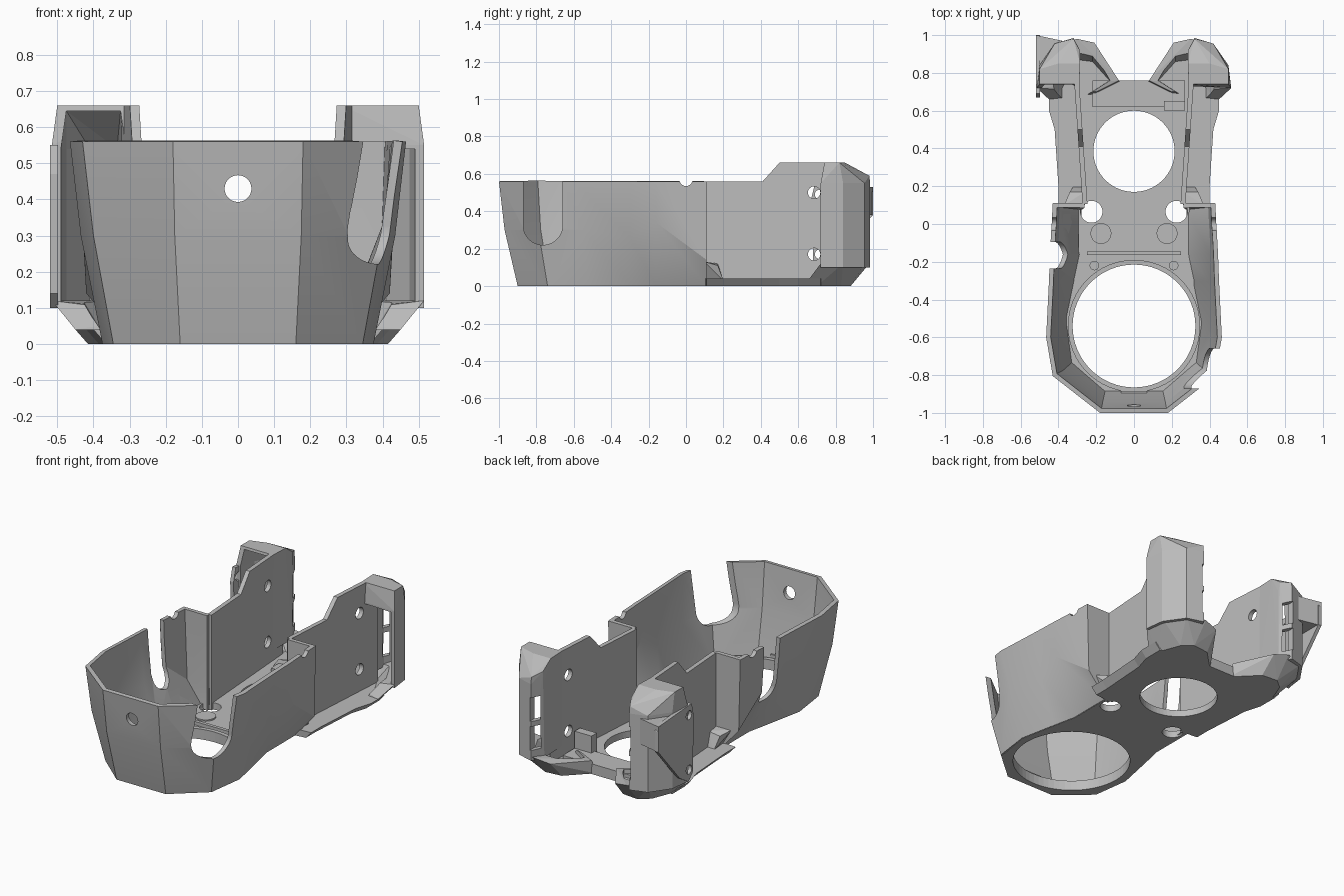
import bpy, bmesh, math
from mathutils import Matrix

if "Cube" in bpy.data.objects:
    bpy.data.objects.remove(bpy.data.objects["Cube"])

grey = bpy.data.materials.new("light grey plastic")
grey.use_nodes = True
COLOUR = (0.5, 0.5, 0.5, 1)
grey.diffuse_color = COLOUR
grey.node_tree.nodes["Principled BSDF"].inputs["Base Color"].default_value = COLOUR


def finish(name, bm, closed=True):
    if closed:
        bmesh.ops.recalc_face_normals(bm, faces=bm.faces)
    mesh = bpy.data.meshes.new(name)
    bm.to_mesh(mesh)
    bm.free()
    mesh.materials.append(grey)
    obj = bpy.data.objects.new(name, mesh)
    bpy.context.collection.objects.link(obj)
    return obj


def hull(name, points, side=1):
    bm = bmesh.new()
    for x, y, z in points:
        bm.verts.new((x * side, y, z))
    res = bmesh.ops.convex_hull(bm, input=bm.verts)
    junk = [v for v in res["geom_interior"] if isinstance(v, bmesh.types.BMVert)]
    bmesh.ops.delete(bm, geom=junk, context="VERTS")
    return finish(name, bm)


def box(name, x0, x1, y0, y1, z0, z1, side=1):
    return hull(name, [(x, y, z) for x in (x0, x1) for y in (y0, y1) for z in (z0, z1)], side)


def rod(name, centre, radius, length, axis="Z", sides=48):
    bm = bmesh.new()
    turn = {"X": Matrix.Rotation(math.pi / 2, 4, "Y"),
            "Y": Matrix.Rotation(math.pi / 2, 4, "X"), "Z": Matrix()}[axis]
    bmesh.ops.create_cone(bm, cap_ends=True, segments=sides, radius1=radius, radius2=radius,
                          depth=length, matrix=Matrix.Translation(centre) @ turn)
    return finish(name, bm)


def cut(obj, *cutters):
    for cutter in cutters:
        mod = obj.modifiers.new("cut", "BOOLEAN")
        mod.operation, mod.solver, mod.object = "DIFFERENCE", "EXACT", cutter
        bpy.context.view_layer.objects.active = obj
        bpy.ops.object.modifier_apply(modifier=mod.name)
        bpy.data.objects.remove(cutter)


def prism(name, outline, z0, z1, inset=0.0):
    # Symmetric slab from the +x half outline, lower edge drawn in by inset
    full = outline + [(-x, y) for x, y in reversed(outline)]
    bm = bmesh.new()
    low = [bm.verts.new((x - math.copysign(inset, x), y, z0)) for x, y in full]
    high = [bm.verts.new((x, y, z1)) for x, y in full]
    bm.faces.new(low)
    bm.faces.new(high)
    n = len(full)
    for i in range(n):
        j = (i + 1) % n
        bm.faces.new((low[i], low[j], high[j], high[i]))
    return finish(name, bm)


# Front shell: faceted open loft, thickened inwards
base = [(.262, .11, 0), (.30, .11, 0), (.30, -.16, 0), (.33, -.3, 0), (.375, -.52, 0),
        (.345, -.74, 0), (.16, -.9, 0)]
middle = [(.262, .11, .14), (.42, .11, .14), (.43, -.16, .34), (.42, -.3, .26), (.435, -.55, .3),
          (.40, -.79, .3), (.175, -.97, .3)]
top = [(.262, .11, .56), (.43, .11, .56), (.445, -.16, .56), (.45, -.3, .56), (.465, -.6, .56),
       (.43, -.805, .56), (.18, -1, .56)]
bm = bmesh.new()
rings = []
for half in (base, middle, top):
    full = half + [(-x, y, z) for x, y, z in reversed(half)]
    rings.append([bm.verts.new(p) for p in full])
for a, b in zip(rings, rings[1:]):
    for i in range(len(a) - 1):
        bm.faces.new((a[i], b[i], b[i + 1], a[i + 1]))
shell = finish("front_shell", bm, closed=False)
solid = shell.modifiers.new("thickness", "SOLIDIFY")
solid.thickness, solid.offset, solid.use_even_offset = 0.024, -1, True
bpy.context.view_layer.objects.active = shell
bpy.ops.object.modifier_apply(modifier="thickness")
cut(shell,
    rod("screw_hole", (0, -.95, .43), .037, .3, "Y"),
    rod("left_slot_end", (.45, -.765, .325), .105, .42, "X"),
    box("left_slot", .24, .66, -.87, -.66, .325, .8),
    rod("right_slot_end", (-.45, -.165, .27), .07, .3, "X"),
    box("right_slot", -.6, -.3, -.235, -.095, .27, .8),
    rod("rim_notch", (0, 0, .57), .035, 1.2, "X"))

# Floor with its openings
floor = prism("floor", [(.16, -.895), (.335, -.74), (.37, -.52), (.325, -.3), (.295, -.16),
                        (.295, .13), (.3, .7), (.1, .76)], 0, .04)
ledge = prism("side_ledge", [(.29, .1), (.40, .11), (.40, .2), (.42, .5), (.45, .6), (.45, .72),
                             (.29, .74)], 0, .04, .035)
for slab in (floor, ledge):
    cut(slab, rod("rear_opening", (0, .385, 0), .215, .3, sides=64))
cut(floor, rod("front_opening", (0, -.54, 0), .325, .3, sides=64))
for side in (1, -1):
    for slab in (floor, ledge):
        cut(slab, rod("cable_hole", (side * .225, .065, 0), .058, .3))

# Raised lip around the front opening
lip = rod("front_opening_lip", (0, -.54, .045), .35, .03, sides=64)
cut(lip, rod("lip_bore", (0, -.54, .04), .325, .3, sides=64))

# Floor ribs, rear cross bar and clips
box("middle_rib", -.25, .25, -.165, -.145, .03, .06)
box("rear_cross_bar", -.22, .27, .62, .76, .02, .06)
box("rear_clip", .16, .27, .6, .65, .04, .16)
box("front_tab", -.07, .07, -.905, -.885, .03, .08)

for side, label in ((1, "left"), (-1, "right")):
    for x, y, r in ((.175, -.05, .055), (.21, -.22, .025)):
        rod(label + "_floor_boss", (side * x, y, .035), r, .026)

    # Side panel: raised at the back, slanted outwards to the rear
    profile = [(.105, 0), (.105, .56), (.41, .56), (.5, .66), (.84, .66), (.84, 0)]
    bm = bmesh.new()
    inner, outer = [], []
    for y, z in profile:
        x = .246 + .068 * (y - .1)
        inner.append(bm.verts.new((side * x, y, z)))
        outer.append(bm.verts.new((side * (x + .026), y, z)))
    bm.faces.new(inner)
    bm.faces.new(outer)
    for i in range(len(profile)):
        j = (i + 1) % len(profile)
        bm.faces.new((inner[i], inner[j], outer[j], outer[i]))
    panel = finish(label + "_side_panel", bm)
    cut(panel, *[rod("panel_hole", (side * .29, .685, z), .033, .3, "X") for z in (.17, .5)])

    # Corner fillet where panel meets shell
    hull(label + "_shell_fillet", [(.26, .1, .03), (.31, .1, .03), (.37, .1, .13), (.26, .1, .13),
                                   (.26, .2, .03), (.32, .2, .03), (.26, .17, .12), (.34, .17, .11)],
         side)

    # Rear tower: hollow duct with sloped roof, open towards the front
    wall = [(.29, .73), (.285, .91), (.32, .985), (.42, .955), (.5, .84), (.515, .72)]
    roof = [(.29, .74, .66), (.285, .85, .66), (.4, .85, .66), (.5, .82, .66), (.5, .74, .66)]
    tower = hull(label + "_rear_tower",
                 [(x, y, z) for x, y in wall for z in (.1, .55)] + roof +
                 [(.287, .92, .61), (.32, .98, .59)], side)
    space = [(.31, .6), (.312, .91), (.335, .955), (.41, .93), (.475, .83), (.49, .72), (.49, .6)]
    pocket = [(x, y, z) for x, y in space for z in (.06, .54)]
    if side < 0:
        pocket += [(.325, .6, .645), (.325, .81, .645), (.475, .79, .645), (.475, .6, .645)]
    cut(tower, hull("pocket", pocket, side))
    for z in (.16, .33):
        cut(tower, box("vent_slot", .294, .328, .9, 1.1, z, z + .14, side))

    # Faceted foot below the tower, hollowed from above
    foot = hull(label + "_tower_foot",
                [(.07, .74, 0), (.2, .87, 0), (.3, .88, 0), (.36, .83, 0), (.41, .7, 0),
                 (.2, .68, 0), (.08, .76, .08), (.21, .96, .1), (.3, .98, .12), (.42, .955, .12),
                 (.5, .84, .12), (.515, .72, .12), (.2, .7, .08), (.45, .66, .04)], side)
    cut(foot, hull("foot_hollow",
                   [(.13, .76, .04), (.22, .86, .04), (.3, .87, .04), (.38, .72, .04),
                    (.12, .76, .2), (.22, .93, .2), (.32, .95, .2), (.41, .93, .2),
                    (.475, .83, .2), (.49, .6, .2), (.2, .72, .2), (.38, .6, .04)], side))

# Mounting bracket on the right tower, with a fin reaching its rear tip
bracket = hull("right_mount_bracket",
               [(x, y, z) for x in (-.52, -.498)
                for y, z in ((.67, .47), (.69, .55), (.98, .53), (1, .5), (1, .38), (.8, .15),
                             (.72, .1), (.68, .14))])
cut(bracket, *[rod("bracket_hole", (-.51, .715, z), .026, .2, "X") for z in (.17, .49)])
hull("right_rear_fin", [(x, y, z) for z in (.38, .53)
                        for x, y in ((-.52, 1), (-.38, .97), (-.48, .83), (-.51, .83))])

# Soft facets on the shell, crisp edges kept
bpy.ops.object.select_all(action="DESELECT")
shell.select_set(True)
bpy.context.view_layer.objects.active = shell
bpy.ops.object.shade_smooth_by_angle(angle=math.radians(22))
